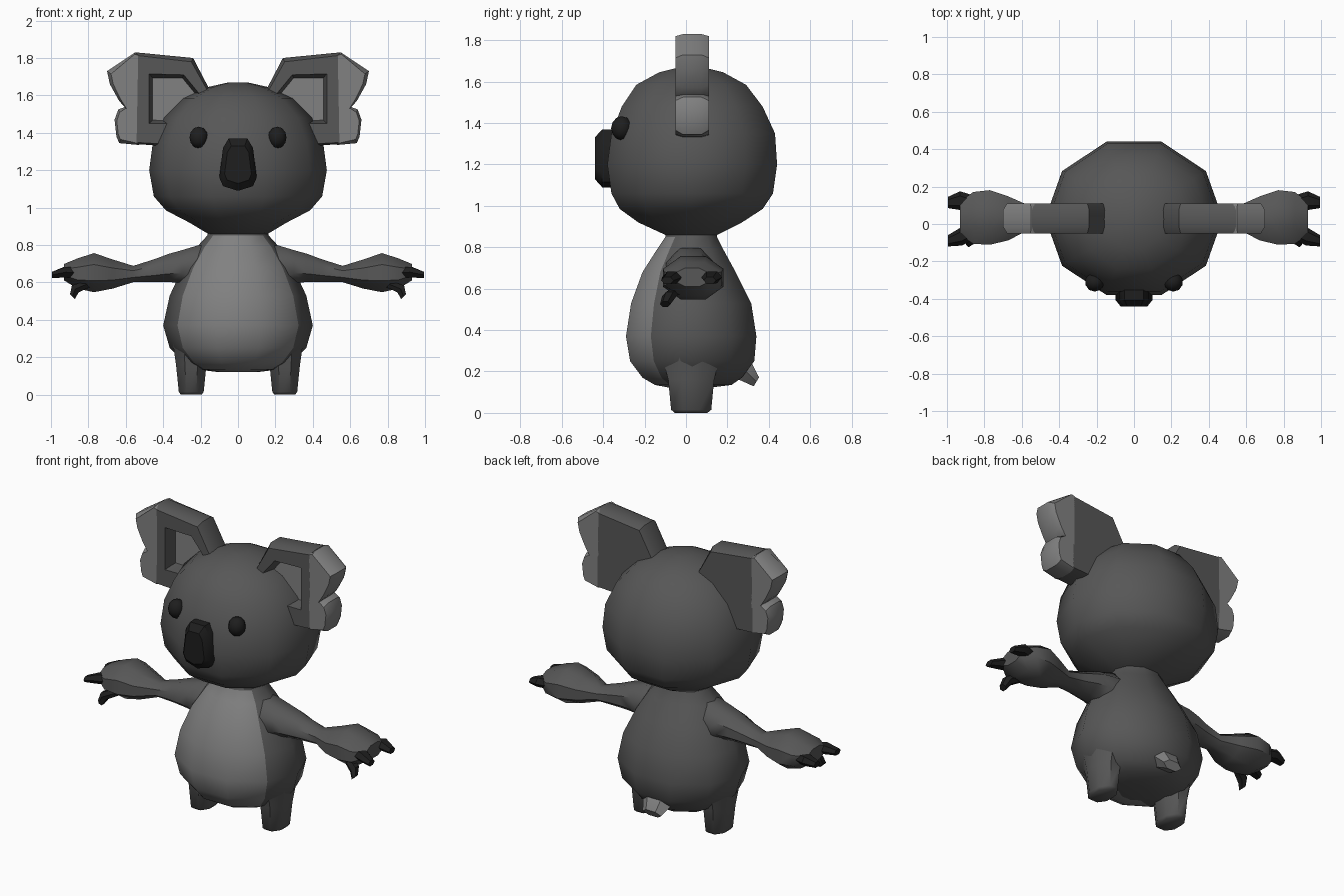
import bpy, bmesh, math
from mathutils import Vector

if "Cube" in bpy.data.objects:
    bpy.data.objects.remove(bpy.data.objects["Cube"])


def material(name, v):
    m = bpy.data.materials.new(name)
    m.diffuse_color = (v, v, v, 1)
    m.use_nodes = True
    m.node_tree.nodes["Principled BSDF"].inputs["Base Color"].default_value = m.diffuse_color
    return m


FUR = material("grey fur", 0.095)
PALE = material("pale fur", 0.22)
BLACK = material("black", 0.013)


def finish(name, bm, mats, angle=50):
    bmesh.ops.recalc_face_normals(bm, faces=bm.faces)
    me = bpy.data.meshes.new(name)
    bm.to_mesh(me)
    bm.free()
    ob = bpy.data.objects.new(name, me)
    bpy.context.collection.objects.link(ob)
    for m in mats:
        me.materials.append(m)
    bpy.ops.object.select_all(action='DESELECT')
    bpy.context.view_layer.objects.active = ob
    ob.select_set(True)
    bpy.ops.object.shade_smooth_by_angle(angle=math.radians(angle))
    return ob


def skin(rings, caps=True):
    """Join closed point loops into a skin; returns the mesh and its bands of faces."""
    bm = bmesh.new()
    vs = [[bm.verts.new(p) for p in r] for r in rings]
    bands = []
    for a, b in zip(vs, vs[1:]):
        n = len(a)
        bands.append([bm.faces.new((a[i], a[(i + 1) % n], b[(i + 1) % n], b[i])) for i in range(n)])
    ends = [bm.faces.new(vs[0]), bm.faces.new(vs[-1])] if caps else []
    return bm, bands, ends


def oval(c, u, v, n, turn=0.0):
    c, u, v = Vector(c), Vector(u), Vector(v)
    return [c + u * math.cos(t) + v * math.sin(t)
            for t in (2 * math.pi * i / n + turn for i in range(n))]


def stack(rows):
    """Ten-sided rings from rows of height, half width, front y, back y."""
    return [oval((0, (f + b) / 2, z), (w, 0, 0), (0, (b - f) / 2 / 0.951, 0), 10)
            for z, w, f, b in rows]


# Head
bm, _, _ = skin(stack([
    (.86, .16, -.10, .15), (.92, .26, -.23, .27), (.985, .385, -.32, .37),
    (1.06, .45, -.36, .42), (1.2, .475, -.38, .44), (1.35, .455, -.36, .43),
    (1.48, .395, -.31, .37), (1.585, .29, -.24, .29), (1.645, .16, -.13, .18),
    (1.67, .05, -.03, .08)]))
finish("head", bm, [FUR])

# Body, with the pale belly on its three front columns
bm, bands, _ = skin(stack([
    (.12, .10, -.07, .10), (.135, .22, -.15, .22), (.17, .29, -.21, .27),
    (.25, .365, -.27, .33), (.37, .40, -.29, .34), (.53, .365, -.265, .315),
    (.68, .295, -.21, .24), (.79, .22, -.14, .18), (.85, .165, -.10, .15),
    (.91, .14, -.09, .14)]))
for band in bands[:-1]:
    for i in (6, 7, 8):
        band[i].material_index = 1
finish("body", bm, [FUR, PALE])

# Tail
bm, _, _ = skin([oval((0, y, z), (w, 0, 0), (0, .6 * h, h), 6)
                 for y, z, w, h in ((.22, .24, .10, .07), (.29, .20, .095, .05), (.34, .15, .065, .025))])
finish("tail", bm, [PALE], 35)

# Nose
nose = [(-.05, 1.37), (.05, 1.37), (.08, 1.32), (.10, 1.16), (.08, 1.115),
        (0, 1.09), (-.08, 1.115), (-.10, 1.16), (-.08, 1.32)]
bm, _, _ = skin([[(x * k, y, 1.23 + (z - 1.23) * k) for x, z in nose]
                 for y, k in ((-.33, 1), (-.405, 1), (-.44, .72))])
finish("nose", bm, [BLACK], 40)


def shrink(points, y):
    """Ear outline on plane y, each point pulled towards the middle by its own share."""
    cx = sum(p[0] for p in points) / len(points)
    cz = sum(p[1] for p in points) / len(points)
    return [(x + (cx - x) * k, y, z + (cz - z) * k) for x, z, k in points]


def flat(points):
    return [(x, z, 0) for x, z, k in points]


def pad(points):
    """Flat slab with softened front and back rims."""
    return [shrink(points, .11), shrink(flat(points), .075),
            shrink(flat(points), -.015), shrink(points, -.05)]


def flip(rings, s):
    return [[(p[0] * s, p[1], p[2]) for p in r] for r in rings]


EAR = [(.12, 1.57, .05), (.24, 1.80, .08), (.545, 1.83, .06),
       (.55, 1.34, .04), (.40, 1.33, .05), (.28, 1.40, 0)]
HOLE = [(.20, 1.60, .12), (.29, 1.71, .12), (.475, 1.715, .15),
        (.475, 1.45, .15), (.38, 1.45, .12), (.28, 1.50, .12)]
TIPS = {"upper": [(.53, 1.82, .03), (.55, 1.83, .06), (.70, 1.73, .22), (.685, 1.66, .22),
                  (.635, 1.57, .15), (.59, 1.52, 0), (.53, 1.50, 0)],
        "lower": [(.53, 1.52, 0), (.60, 1.54, .1), (.64, 1.525, .2), (.66, 1.47, .22),
                  (.65, 1.38, .22), (.635, 1.345, .2), (.53, 1.335, .08)]}
# Arm rows: x, low z, high z, front y, back y
ARM = [(.12, .52, .80, -.09, .13), (.22, .55, .80, -.10, .14), (.30, .595, .775, -.09, .135),
       (.37, .60, .755, -.075, .125), (.45, .60, .725, -.05, .11), (.56, .60, .69, -.03, .10),
       (.67, .565, .725, -.09, .15), (.77, .545, .76, -.115, .185), (.86, .565, .73, -.11, .175),
       (.93, .61, .70, -.06, .12)]
CLAWS = {"back": [(.85, .10, .65, .05), (.93, .125, .655, .05), (.995, .115, .64, .03)],
         "front": [(.85, -.03, .65, .05), (.92, -.065, .655, .05), (.995, -.09, .64, .03)],
         "thumb": [(.81, -.05, .59, .03), (.87, -.08, .565, .035), (.885, -.10, .525, .025)]}

for s, side in ((-1, "left"), (1, "right")):
    # Ear: a slab with a sunken pale floor
    rings = pad(EAR) + [shrink(flat(HOLE), -.05), shrink(HOLE, .03)]
    bm, _, ends = skin(flip(rings, s))
    ends[1].material_index = 1
    finish(side + "_ear", bm, [FUR, PALE], 35)
    # Pale tufts on the outer rim of the ear
    for part, pts in TIPS.items():
        bm, _, _ = skin(flip(pad(pts), s))
        finish(f"{side}_{part}_ear_tuft", bm, [PALE], 40)

    # Eye
    bm = bmesh.new()
    bmesh.ops.create_uvsphere(bm, u_segments=10, v_segments=6, radius=1)
    for v in bm.verts:
        v.co = (s * .21 + v.co.x * .052, -.31 + v.co.y * .052, 1.375 + v.co.z * .058)
    finish(side + "_eye", bm, [BLACK])

    # Arm and hand
    bm, _, _ = skin([oval((s * x, (f + b) / 2, (lo + hi) / 2), (0, (b - f) / 1.9, 0),
                          (0, 0, (hi - lo) / 1.9), 8, math.pi / 8) for x, lo, hi, f, b in ARM])
    finish(side + "_arm", bm, [FUR])

    # Claws
    for part, path in CLAWS.items():
        down = part == "thumb"
        bm, _, _ = skin([oval((s * x, y, z), (0, r, 0),
                              (s * .6 * r, 0, .6 * r) if down else (0, 0, .65 * r), 6)
                         for x, y, z, r in path])
        finish(f"{side}_{part}_claw", bm, [BLACK], 40)

    # Leg
    bm, _, _ = skin([oval((s * x, .025, z), (w, 0, 0), (0, d, 0), 8, math.pi / 8)
                     for z, x, w, d in ((0, .25, .06, .085), (.015, .25, .072, .105),
                                        (.16, .25, .088, .12), (.30, .25, .11, .16))])
    finish(side + "_leg", bm, [FUR])
